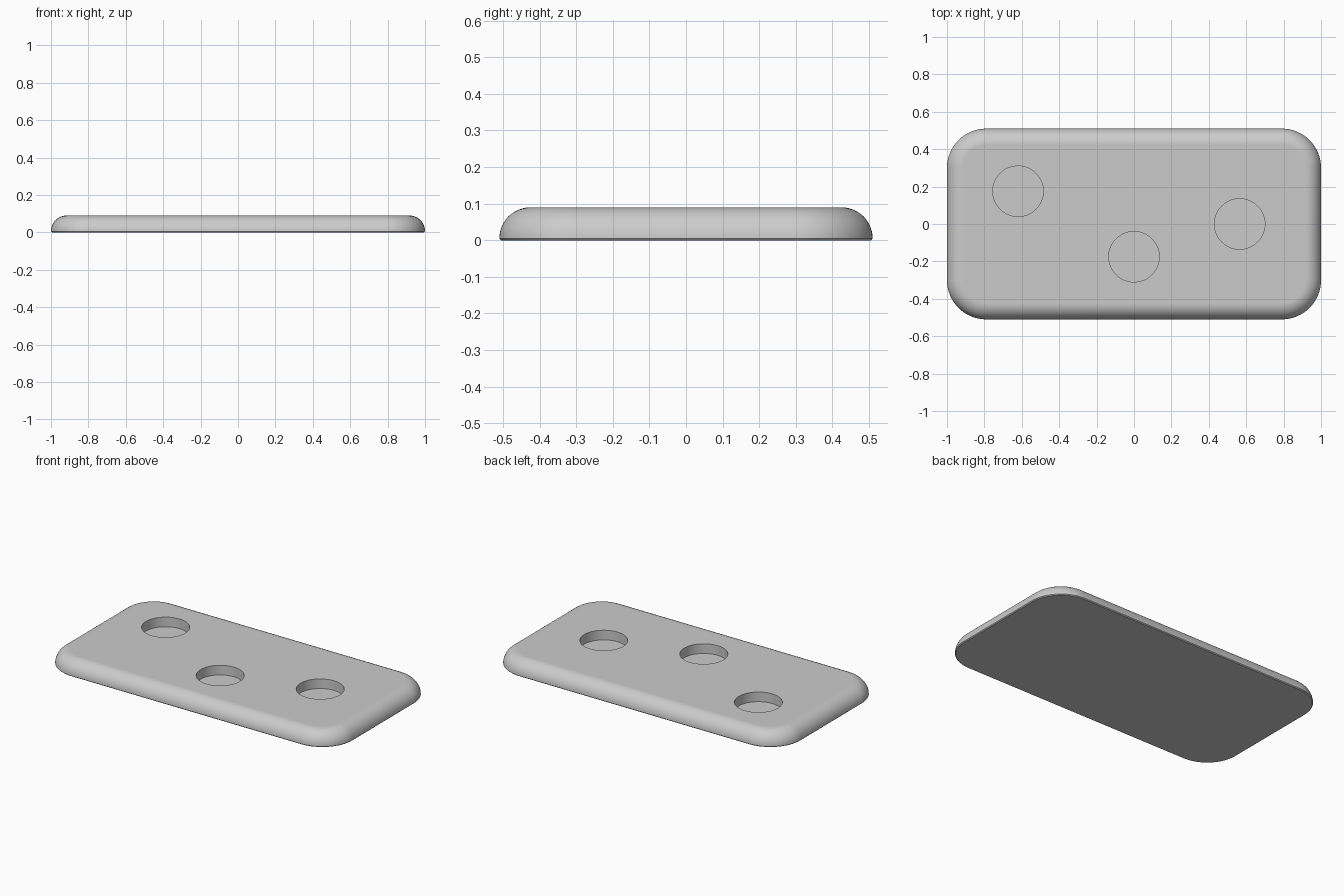
import bpy
import bmesh
from math import sin, cos, pi, radians

default = bpy.data.objects.get("Cube")
if default:
    bpy.data.objects.remove(default, do_unlink=True)

HALF_X, HALF_Y, HEIGHT = 1.0, 0.51, 0.09
CORNER, FILLET, LIP = 0.21, 0.085, 0.005
HOLE_RADIUS, HOLE_FLOOR = 0.135, 0.03
HOLES = [(-0.62, 0.175), (0.0, -0.175), (0.565, 0.0)]

grey = bpy.data.materials.new("light grey")
grey.use_nodes = True
grey.diffuse_color = (0.6, 0.6, 0.6, 1)
grey.node_tree.nodes["Principled BSDF"].inputs["Base Color"].default_value = grey.diffuse_color


def rounded_rectangle(inset, steps=16):
    """Outline of the plate, pulled in by inset."""
    points = []
    for i, (sx, sy) in enumerate([(1, 1), (-1, 1), (-1, -1), (1, -1)]):
        for k in range(steps + 1):
            a = (i + k / steps) * pi / 2
            r = CORNER - inset
            points.append((sx * (HALF_X - CORNER) + r * cos(a),
                           sy * (HALF_Y - CORNER) + r * sin(a)))
    return points


# Plate: stacked outlines with a small bottom chamfer and a rounded top edge
profile = [(LIP, 0.0)]
for k in range(13):
    a = k / 12 * pi / 2
    profile.append((FILLET * (1 - cos(a)), LIP + FILLET * sin(a)))

bm = bmesh.new()
rings = [[bm.verts.new((x, y, z)) for x, y in rounded_rectangle(inset)]
         for inset, z in profile]
for low, high in zip(rings, rings[1:]):
    for i in range(len(low)):
        j = (i + 1) % len(low)
        bm.faces.new((low[i], low[j], high[j], high[i]))
bm.faces.new(rings[0][::-1])
bm.faces.new(rings[-1])
mesh = bpy.data.meshes.new("plate")
bm.to_mesh(mesh)
bm.free()
mesh.materials.append(grey)
plate = bpy.data.objects.new("plate", mesh)
bpy.context.collection.objects.link(plate)

# Round pockets cut into the top
cutters = []
for x, y in HOLES:
    bpy.ops.mesh.primitive_cylinder_add(vertices=64, radius=HOLE_RADIUS, depth=0.2,
                                        location=(x, y, HOLE_FLOOR + 0.1))
    cutter = bpy.context.object
    cutter.name = "pocket_cutter"
    cutter.hide_render = True
    cutter.data.materials.append(grey)
    cutters.append(cutter)
    cut = plate.modifiers.new("pocket", 'BOOLEAN')
    cut.operation = 'DIFFERENCE'
    cut.solver = 'EXACT'
    cut.object = cutter

bpy.ops.object.select_all(action='DESELECT')
plate.select_set(True)
bpy.context.view_layer.objects.active = plate
for name in [m.name for m in plate.modifiers]:
    bpy.ops.object.modifier_apply(modifier=name)
for cutter in cutters:
    bpy.data.objects.remove(cutter, do_unlink=True)

# Smooth rounded edges, crisp rims
bpy.ops.object.shade_smooth_by_angle(angle=radians(30))
weighted = plate.modifiers.new("flat_top_normals", 'WEIGHTED_NORMAL')
weighted.keep_sharp = True
